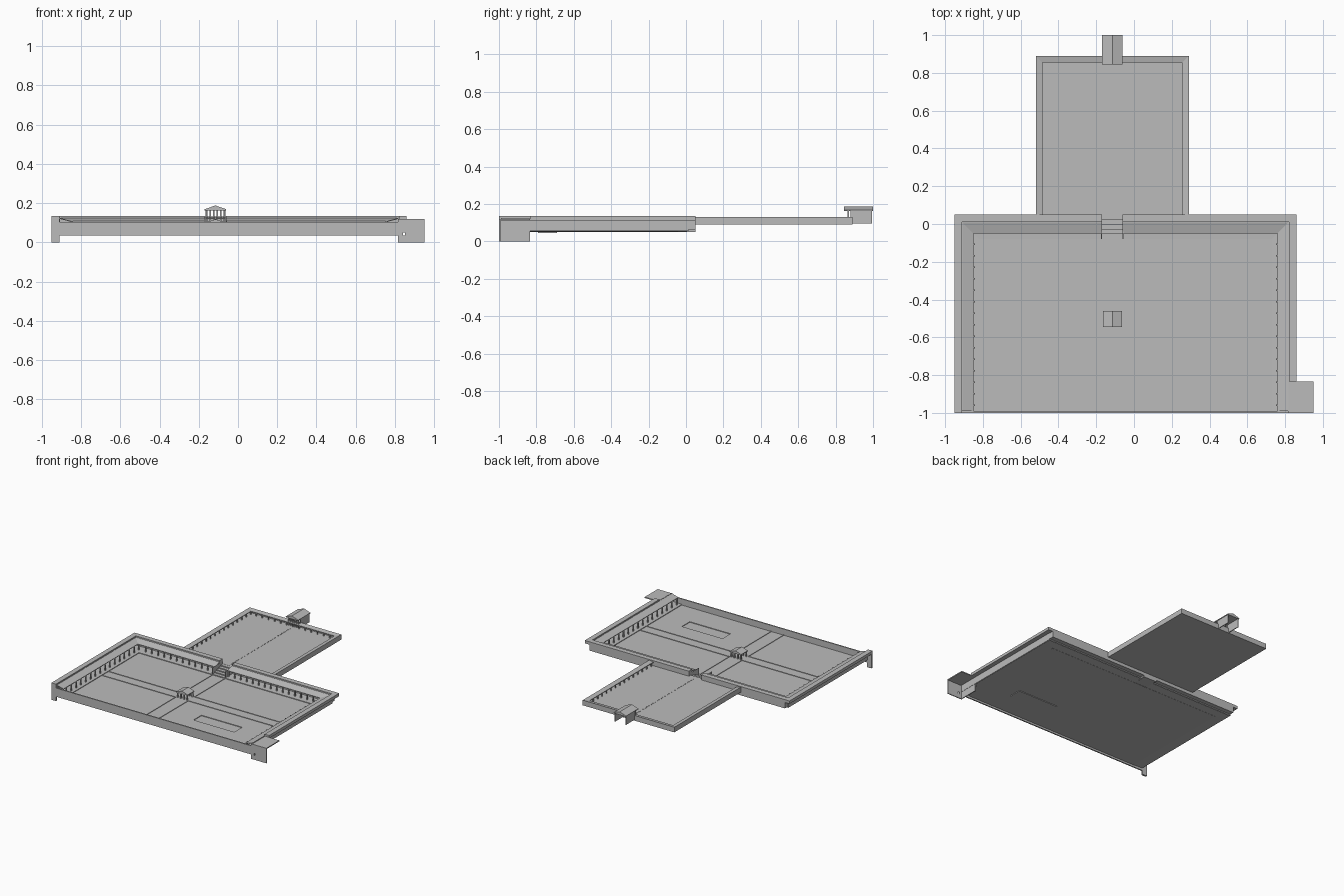
import bpy, bmesh

if "Cube" in bpy.data.objects:
    bpy.data.objects.remove(bpy.data.objects["Cube"])

stone = bpy.data.materials.new("plain grey")
stone.diffuse_color = (0.5, 0.5, 0.5, 1)
stone.use_nodes = True
stone.node_tree.nodes["Principled BSDF"].inputs["Base Color"].default_value = stone.diffuse_color
CX = -0.115                     # centre line of gates and paths
G0, G1 = -0.17, -0.06           # gate opening in x


def finish(name, bm):
    bmesh.ops.recalc_face_normals(bm, faces=bm.faces)
    me = bpy.data.meshes.new(name)
    bm.to_mesh(me)
    bm.free()
    me.materials.append(stone)
    ob = bpy.data.objects.new(name, me)
    bpy.context.collection.objects.link(ob)
    return ob


def add_box(bm, x0, x1, y0, y1, z0, z1):
    vs = bmesh.ops.create_cube(bm, size=1)["verts"]
    for v in vs:
        v.co.x = x1 if v.co.x > 0 else x0
        v.co.y = y1 if v.co.y > 0 else y0
        v.co.z = z1 if v.co.z > 0 else z0


def boxes(name, *dims):
    bm = bmesh.new()
    for d in dims:
        add_box(bm, *d)
    return finish(name, bm)


def around(u, v, hu, hv):
    """Four rectangles round a hole."""
    return [(u[0], hu[0], *v), (hu[1], u[1], *v),
            (*hu, v[0], hv[0]), (*hu, hv[1], v[1])]


def half_ring(name, xo, xend, y0, yb, profile):
    """Mitred L: along one side, then along the back to xend. Profile = (inset, z)."""
    s = 1 if xend > xo else -1
    bm = bmesh.new()
    rows = [[bm.verts.new((xo + s * d, y0, z)) for d, z in profile],
            [bm.verts.new((xo + s * d, yb - d, z)) for d, z in profile],
            [bm.verts.new((xend, yb - d, z)) for d, z in profile]]
    n = len(profile)
    for a, b in zip(rows, rows[1:]):
        for i in range(n):
            j = (i + 1) % n
            bm.faces.new((a[i], a[j], b[j], b[i]))
    bm.faces.new(rows[0])
    bm.faces.new(rows[-1])
    return finish(name, bm)


def gable(name, x0, x1, y0, y1, ze, zr, t=0.006):
    xm = (x0 + x1) / 2
    prof = [(x0, ze), (x1, ze), (x1, ze + t), (xm, zr), (x0, ze + t)]
    bm = bmesh.new()
    a = [bm.verts.new((x, y0, z)) for x, z in prof]
    b = [bm.verts.new((x, y1, z)) for x, z in prof]
    for i in range(5):
        j = (i + 1) % 5
        bm.faces.new((a[i], a[j], b[j], b[i]))
    bm.faces.new(a)
    bm.faces.new(b)
    return finish(name, bm)


def spread(a, b, step):
    n = max(1, round((b - a) / step))
    return [a + (b - a) * i / n for i in range(n + 1)]


def columns(name, pts, z0, z1, r=0.004):
    return boxes(name, *[(x - r, x + r, y - r, y + r, z0, z1) for x, y in pts])


# main court floor with sunken pool
pool_x, pool_y = (0.16, 0.52), (-0.79, -0.69)
boxes("court_floor", *[(*r, 0.05, 0.055) for r in
                       around((-0.825, 0.73), (-0.99, -0.06), pool_x, pool_y)])
boxes("pool_floor", (*pool_x, *pool_y, 0.045, 0.05))

# gallery round the main court: raised floor, back wall, lean-to roof, outer roof strip
for side, xo, xend, ystrip in (("left", -0.95, G0, -0.99), ("right", 0.86, G1, -0.835)):
    half_ring(side + "_gallery_floor", xo, xend, -0.99, 0.05,
              [(0.04, 0.055), (0.13, 0.05), (0.13, 0.06), (0.04, 0.063)])
    half_ring(side + "_gallery_wall", xo, xend, -0.99, 0.05,
              [(0.036, 0.057), (0.042, 0.057), (0.042, 0.126), (0.036, 0.126)])
    half_ring(side + "_gallery_roof", xo, xend, -0.99, 0.05,
              [(0.04, 0.12), (0.10, 0.104), (0.10, 0.109), (0.04, 0.125)])
    half_ring(side + "_outer_strip", xo, xend, ystrip, 0.05,
              [(0, 0.112), (0.04, 0.112), (0.04, 0.135), (0, 0.135)])
boxes("rear_corridor_wall", (-0.91, G0, 0.012, 0.05, 0.065, 0.113),
      (G1, 0.82, 0.012, 0.05, 0.065, 0.113))

# colonnade of the main court
pts = [(x, y) for x in (-0.845, 0.755) for y in spread(-0.96, -0.045, 0.06)]
pts += [(x, -0.045) for x in spread(-0.785, G0 - 0.01, 0.055)]
pts += [(x, -0.045) for x in spread(G1 + 0.01, 0.695, 0.055)]
columns("main_colonnade", pts, 0.058, 0.108)

# front parapet, left end post and right corner block (open below)
boxes("front_parapet", (-0.95, 0.82, -1, -0.99, 0.035, 0.104))
boxes("left_end_post", (-0.95, -0.91, -1, -0.985, 0, 0.135))
boxes("corner_front_panel", *[(a, b, -1, -0.993, c, d) for a, b, c, d in
                              around((0.815, 0.95), (0, 0.12), (0.84, 0.852), (0.035, 0.05))])
boxes("corner_roof_slab", (0.815, 0.95, -1, -0.835, 0.112, 0.12))
boxes("corner_inner_wall", (0.815, 0.822, -1, -0.835, 0, 0.113))

# gate steps with side walls
boxes("gate_steps", *[(G0, G1, -0.08 + 0.026 * i, 0.05, 0.052, 0.062 + 0.008 * i)
                      for i in range(5)])
boxes("gate_side_walls", (G0 - 0.004, G0, -0.08, 0.05, 0.055, 0.112),
      (G1, G1 + 0.004, -0.08, 0.05, 0.055, 0.112))

# low kerbs along the crossing paths
w, h0, h1 = 0.003, 0.054, 0.059
kerbs = []
for y in (-0.545, -0.463):
    kerbs += [(-0.825, G0, y - w, y + w, h0, h1), (G1, 0.73, y - w, y + w, h0, h1)]
for x in (G0, G1):
    kerbs += [(x - w, x + w, -0.99, -0.545, h0, h1), (x - w, x + w, -0.463, -0.08, h0, h1)]
boxes("path_kerbs", *kerbs)

# centre pavilion
columns("centre_pavilion_columns",
        [(CX + sx * 0.042, -0.503 + sy * 0.034) for sx in (-1, -0.35, 0.35, 1) for sy in (-1, 1)],
        0.054, 0.098, 0.005)
gable("centre_pavilion_roof", -0.165, -0.064, -0.545, -0.46, 0.095, 0.118)

# rear court: floor, walls, gallery roof, columns, dotted centre path
boxes("rear_floor", (-0.515, 0.285, 0.05, 0.885, 0.09, 0.095))
for side, xo in (("left", -0.52), ("right", 0.29)):
    half_ring(side + "_rear_wall", xo, CX, 0.05, 0.89,
              [(0, 0.09), (0.005, 0.09), (0.005, 0.125), (0, 0.125)])
    half_ring(side + "_rear_roof", xo, CX, 0.05, 0.89,
              [(0, 0.122), (0.036, 0.118), (0.036, 0.124), (0, 0.131)])
pts = [(x, y) for x in (-0.489, 0.259) for y in spread(0.07, 0.859, 0.055)]
pts += [(x, 0.859) for x in spread(-0.44, 0.21, 0.055)]
columns("rear_colonnade", pts, 0.094, 0.121, 0.0035)
boxes("rear_path_marks", *[(CX - 0.003, CX + 0.003, y, y + 0.012, 0.094, 0.097)
                           for y in spread(0.07, 0.82, 0.025)])

# rear gate pavilion: side walls, front columns, gable roof
boxes("rear_gate_walls", (-0.166, -0.16, 0.88, 0.995, 0.095, 0.168),
      (-0.07, -0.064, 0.88, 0.995, 0.095, 0.168))
columns("rear_gate_columns", [(x, 0.868) for x in spread(-0.16, -0.07, 0.018)],
        0.094, 0.168, 0.004)
gable("rear_gate_roof", G0, G1, 0.845, 1.0, 0.163, 0.188)
